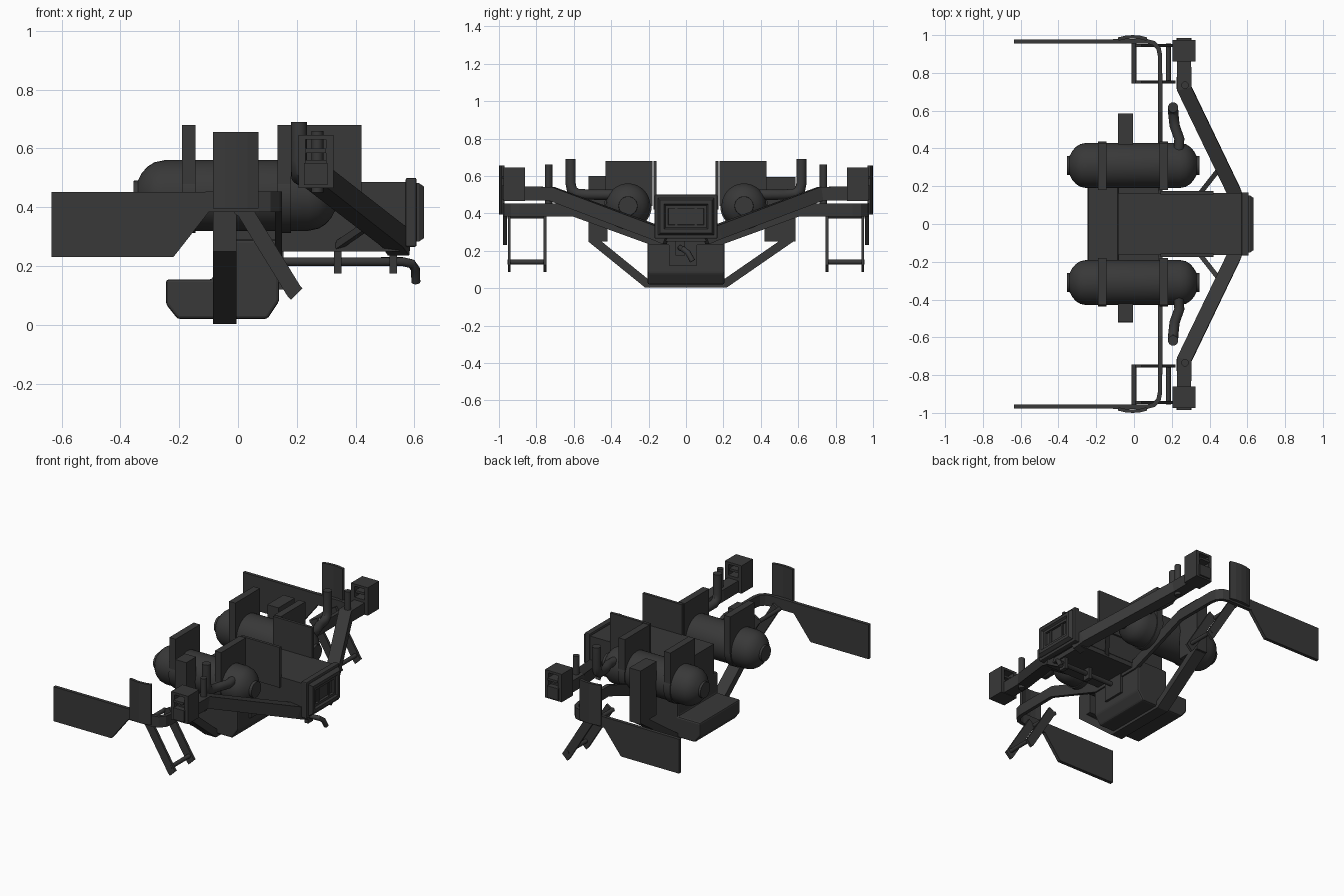
import bpy, bmesh, math
from mathutils import Vector as V

if "Cube" in bpy.data.objects:
    bpy.data.objects.remove(bpy.data.objects["Cube"])

dark = bpy.data.materials.new("dark_metal")
dark.diffuse_color = (0.04, 0.04, 0.04, 1)
dark.use_nodes = True
dark.node_tree.nodes["Principled BSDF"].inputs["Base Color"].default_value = dark.diffuse_color

def finish(name, bm, mirror=False, bevel=0, smooth=False):
    bmesh.ops.recalc_face_normals(bm, faces=bm.faces)
    me = bpy.data.meshes.new(name)
    bm.to_mesh(me)
    bm.free()
    me.materials.append(dark)
    ob = bpy.data.objects.new(name, me)
    bpy.context.collection.objects.link(ob)
    if bevel:
        b = ob.modifiers.new("bevel", 'BEVEL')
        b.width, b.segments = bevel, 2
    if mirror:
        m = ob.modifiers.new("mirror", 'MIRROR')
        m.use_axis = (False, True, False)
        m.use_mirror_merge = False
    if smooth:
        bpy.ops.object.select_all(action='DESELECT')
        ob.select_set(True)
        bpy.context.view_layer.objects.active = ob
        bpy.ops.object.shade_smooth_by_angle(angle=math.radians(35))
    return ob

def add_box(bm, x0, x1, y0, y1, z0, z1):
    vs = bmesh.ops.create_cube(bm, size=1)['verts']
    for v in vs:
        v.co = V(((x0 + x1) / 2 + v.co.x * (x1 - x0),
                  (y0 + y1) / 2 + v.co.y * (y1 - y0),
                  (z0 + z1) / 2 + v.co.z * (z1 - z0)))

def boxes(name, dims, mirror=False, bevel=0):
    bm = bmesh.new()
    for d in dims:
        add_box(bm, *d)
    return finish(name, bm, mirror, bevel)

def extrude_xz(name, pts, y0, y1, mirror=False, bevel=0):
    bm = bmesh.new()
    f = bm.faces.new([bm.verts.new((x, y0, z)) for x, z in pts])
    r = bmesh.ops.extrude_face_region(bm, geom=[f])
    for v in r['geom']:
        if isinstance(v, bmesh.types.BMVert):
            v.co.y = y1
    return finish(name, bm, mirror, bevel)

def sweep(name, pts, w, h, ref, n=4, mirror=False):
    """Rectangular (n=4) or round section along a path, mitred at bends."""
    pts, ref = [V(p) for p in pts], V(ref)
    if n == 4:
        sec = [(-w/2, -h/2), (w/2, -h/2), (w/2, h/2), (-w/2, h/2)]
    else:
        sec = [(w * math.cos(k * math.tau / n), h * math.sin(k * math.tau / n)) for k in range(n)]
    dirs = [(b - a).normalized() for a, b in zip(pts, pts[1:])]
    bm, rings = bmesh.new(), []
    for i, p in enumerate(pts):
        d0, d1 = dirs[max(i - 1, 0)], dirs[min(i, len(dirs) - 1)]
        t = (d0 + d1).normalized()
        a = ref.cross(t).normalized()
        b = t.cross(a)
        k = 1 / max(t.dot(d1), 0.6)
        rings.append([bm.verts.new(p + a * (u * k) + b * v) for u, v in sec])
    for r, s in zip(rings, rings[1:]):
        for i in range(n):
            bm.faces.new((r[i], r[(i + 1) % n], s[(i + 1) % n], s[i]))
    bm.faces.new(rings[0])
    bm.faces.new(rings[-1])
    return finish(name, bm, mirror, 0, n > 4)

def lathe_x(name, prof, y, z, mirror=True, n=32):
    """Revolve (x, radius) points about a line along x."""
    bm = bmesh.new()
    rings = [[bm.verts.new((x, y + r * math.cos(k * math.tau / n), z + r * math.sin(k * math.tau / n)))
              for k in range(n)] for x, r in prof]
    for r, s in zip(rings, rings[1:]):
        for i in range(n):
            bm.faces.new((r[i], r[(i + 1) % n], s[(i + 1) % n], s[i]))
    bm.faces.new(rings[0])
    bm.faces.new(rings[-1])
    return finish(name, bm, mirror, 0, True)

# Twin tanks: domed ends with small flat bosses
angs = [math.radians(a) for a in (25, 40, 55, 70, 90)]
left = [(-0.25 - 0.1 * math.cos(a), 0.12 * math.sin(a)) for a in angs]
right = [(0.24 + 0.1 * math.cos(a), 0.12 * math.sin(a)) for a in reversed(angs)]
lathe_x("tank", [(-0.355, 0.05)] + left + right + [(0.348, 0.05)], 0.31, 0.44)

# Clamp bands with upright plates
for x0, x1 in ((-0.19, -0.145), (0.135, 0.18)):
    lathe_x("tank_band", [(x0, 0.127), (x1, 0.127)], 0.31, 0.44)
    boxes("band_plate", [(x0, x1, 0.18, 0.43, 0.44, 0.68)], True)
boxes("side_plate", [(0.14, 0.42, 0.157, 0.175, 0.42, 0.68)], True)

# Main body and lower housing
boxes("main_body", [(-0.085, 0.575, -0.163, 0.163, 0.28, 0.485)])
boxes("body_floor", [(0.1, 0.55, -0.16, 0.16, 0.25, 0.285)])
extrude_xz("lower_housing", [(-0.245, 0.155), (-0.245, 0.07), (-0.205, 0.02), (0.1, 0.02),
           (0.14, 0.08), (0.14, 0.29), (-0.085, 0.29), (-0.085, 0.155)], -0.205, 0.205, bevel=0.01)
boxes("housing_bracket", [(0.135, 0.155, -0.09, 0.06, 0.12, 0.25)])

# Nose: collar with stepped, recessed opening
boxes("nose_collar", [(0.57, 0.607, -0.168, 0.168, 0.265, 0.5)], bevel=0.006)
bm = bmesh.new()
add_box(bm, 0.59, 0.615, -0.15, 0.15, 0.283, 0.482)
face = max(bm.faces, key=lambda f: f.calc_center_median().x)
for inset, dx in ((0.012, 0.018), (0.02, 0), (0.008, -0.012), (0.015, 0), (0.004, -0.03)):
    bmesh.ops.inset_region(bm, faces=[face], thickness=inset, use_even_offset=True)
    for v in face.verts:
        v.co.x += dx
finish("nose_frame", bm)
boxes("nose_bars", [(0.58, 0.615, 0.045, 0.06, 0.335, 0.43)], True)

# U-shaped strap with side posts
sweep("belly_strap", [(-0.045, -0.5, 0.4), (-0.045, -0.5, 0.26), (-0.045, -0.21, 0.025), (-0.045, 0.21, 0.025),
      (-0.045, 0.55, 0.26), (-0.045, 0.55, 0.4)], 0.045, 0.08, (1, 0, 0))
boxes("strap_posts", [(-0.085, -0.005, -0.52, -0.42, 0.25, 0.6), (-0.085, -0.005, 0.42, 0.585, 0.25, 0.595)])

# Front arms, bracing struts and pins
sweep("front_arm", [(0.55, 0.1, 0.27), (0.53, 0.17, 0.3), (0.265, 0.72, 0.505), (0.265, 0.88, 0.505)],
      0.075, 0.075, (0, 0, 1), mirror=True)
sweep("arm_brace", [(0.34, 0.15, 0.27), (0.45, 0.29, 0.345)], 0.025, 0.025, (0, 0, 1), mirror=True)
sweep("arm_pin", [(0.27, 0.735, 0.45), (0.27, 0.735, 0.66)], 0.02, 0.02, (1, 0, 0), 12, True)

# Open pods at the arm tips
boxes("tip_pod", [(0.205, 0.23, 0.86, 0.975, 0.465, 0.645), (0.3, 0.325, 0.86, 0.975, 0.465, 0.645),
      (0.205, 0.325, 0.86, 0.975, 0.63, 0.645), (0.205, 0.325, 0.86, 0.975, 0.465, 0.48),
      (0.23, 0.3, 0.86, 0.95, 0.48, 0.56), (0.23, 0.3, 0.87, 0.985, 0.585, 0.6),
      (0.225, 0.305, 0.9, 0.985, 0.475, 0.55)], True)

# Exhaust pipes
sweep("exhaust_pipe", [(0.235, 0.38, 0.5), (0.24, 0.45, 0.5), (0.215, 0.52, 0.5), (0.208, 0.585, 0.505),
      (0.207, 0.61, 0.525), (0.207, 0.617, 0.56), (0.207, 0.617, 0.69)], 0.027, 0.027, (1, 0, 0), 16, True)

# Wing bar, curving back into the side vanes
sweep("wing_bar", [(-0.11, 0.967, 0.418), (0.07, 0.967, 0.418), (0.105, 0.958, 0.418), (0.13, 0.93, 0.418),
      (0.138, 0.89, 0.418), (0.138, 0.6, 0.418), (0.138, 0.18, 0.265), (0.138, 0, 0.265)],
      0.023, 0.07, (0, 0, 1), mirror=True)
extrude_xz("side_vane", [(-0.635, 0.452), (-0.635, 0.23), (-0.22, 0.23), (-0.1, 0.383), (-0.05, 0.383),
           (-0.05, 0.452)], 0.956, 0.978, True)

# Gently curved end fins
sweep("end_fin", [(-0.083, 0.979, 0.525), (-0.045, 0.988, 0.525), (-0.007, 0.991, 0.525), (0.031, 0.988, 0.525),
      (0.068, 0.979, 0.525)], 0.018, 0.26, (0, 0, 1), mirror=True)

# Hanging foot ladders
for y in (0.753, 0.945):
    sweep("ladder_rail", [(0.015, y, 0.4), (0.19, y, 0.115), (0.2, y, 0.105)], 0.055, 0.016, (0, 1, 0), mirror=True)
for x, z in ((0.0, 0.385), (0.182, 0.14)):
    sweep("ladder_rung", [(x, 0.745, z), (x, 0.955, z)], 0.013, 0.013, (1, 0, 0), 12, True)

# Belly pipe with hangers and a down-turned end
sweep("belly_pipe", [(0.13, -0.03, 0.215), (0.56, -0.03, 0.215), (0.59, -0.015, 0.208), (0.603, 0.01, 0.19),
      (0.605, 0.035, 0.145)], 0.015, 0.015, (0, 1, 0.3), 12)
boxes("pipe_hangers", [(0.327, 0.352, -0.055, -0.005, 0.175, 0.26), (0.515, 0.54, -0.055, -0.005, 0.175, 0.26)])
